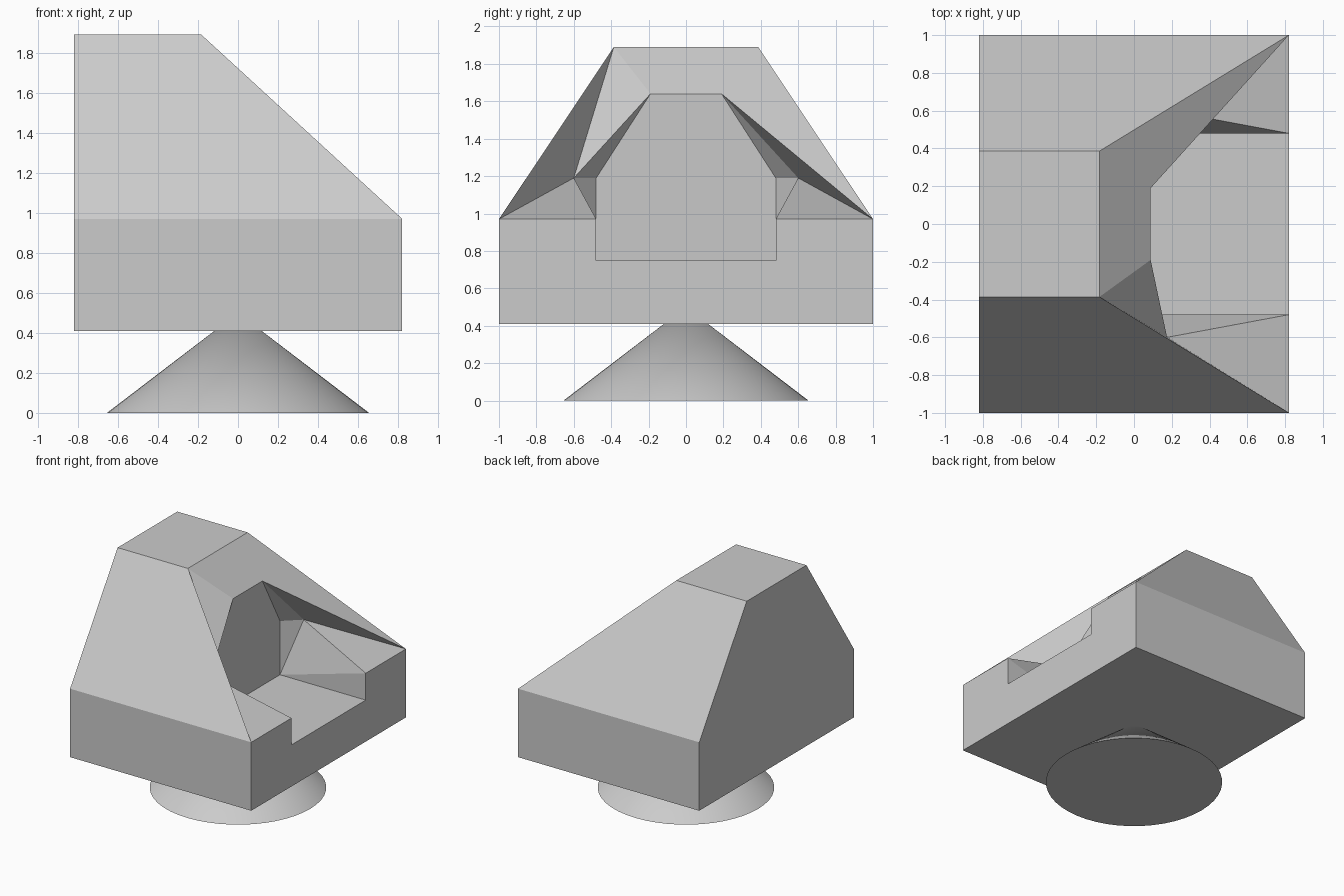
import bpy, bmesh

if "Cube" in bpy.data.objects:
    bpy.data.objects.remove(bpy.data.objects["Cube"])

X = 0.82                                   # half depth of the housing
Z0, Z1, Z2 = 0.41, 0.97, 1.89              # underside, shoulder, top

# named corner points on the +y half; the -y half is mirrored
P = {
    "back_low": (-X, 1, Z0), "back_mid": (-X, 1, Z1), "back_top": (-X, 0.386, Z2),
    "front_low": (X, 1, Z0), "front_mid": (X, 1, Z1), "front_top": (-0.183, 0.386, Z2),
    "lip_low": (X, 0.48, 0.75), "lip_top": (X, 0.48, Z1),
    "mouth": (0.175, 0.6, 1.19), "crown": (0.088, 0.19, 1.64),
    "floor": (0.044, 0.48, 0.75), "wall": (0.044, 0.48, 1.19),
}

bm = bmesh.new()
L = {k: bm.verts.new(v) for k, v in P.items()}
R = {k: bm.verts.new((x, -y, z)) for k, (x, y, z) in P.items()}


def face(side, names):
    bm.faces.new([side[n] for n in names.split()])


def across(names):
    """Face spanning both halves: names on one side, then back on the other."""
    n = names.split()
    bm.faces.new([L[i] for i in n] + [R[i] for i in reversed(n)])


# outer shell and recess sides, repeated on both halves
for side in (L, R):
    face(side, "back_low front_low front_mid back_mid")
    face(side, "back_mid front_mid front_top back_top")
    face(side, "mouth lip_top front_mid")
    face(side, "floor lip_low lip_top")
    face(side, "floor lip_top mouth")
    face(side, "floor mouth wall")
    face(side, "wall mouth crown")
    face(side, "lip_low front_low front_mid lip_top")

# sloped front is folded differently on each half
face(L, "front_top crown front_mid")
face(L, "crown mouth front_mid")
face(R, "front_top crown mouth")
face(R, "front_top mouth front_mid")

# faces that bridge the halves
for names in ("back_low back_mid back_top", "back_top front_top",
              "front_top crown", "crown wall floor", "floor lip_low",
              "lip_low front_low", "front_low back_low"):
    across(names)

bmesh.ops.recalc_face_normals(bm, faces=bm.faces)
mesh = bpy.data.meshes.new("housing")
bm.to_mesh(mesh)
bm.free()
bpy.context.collection.objects.link(bpy.data.objects.new("housing", mesh))

# conical foot, its tip buried in the housing
bpy.ops.mesh.primitive_cone_add(vertices=48, radius1=0.655, radius2=0,
                                depth=0.5, location=(0, 0, 0.25))
foot = bpy.context.object
foot.name = "conical_foot"
bpy.ops.object.shade_smooth_by_angle()
